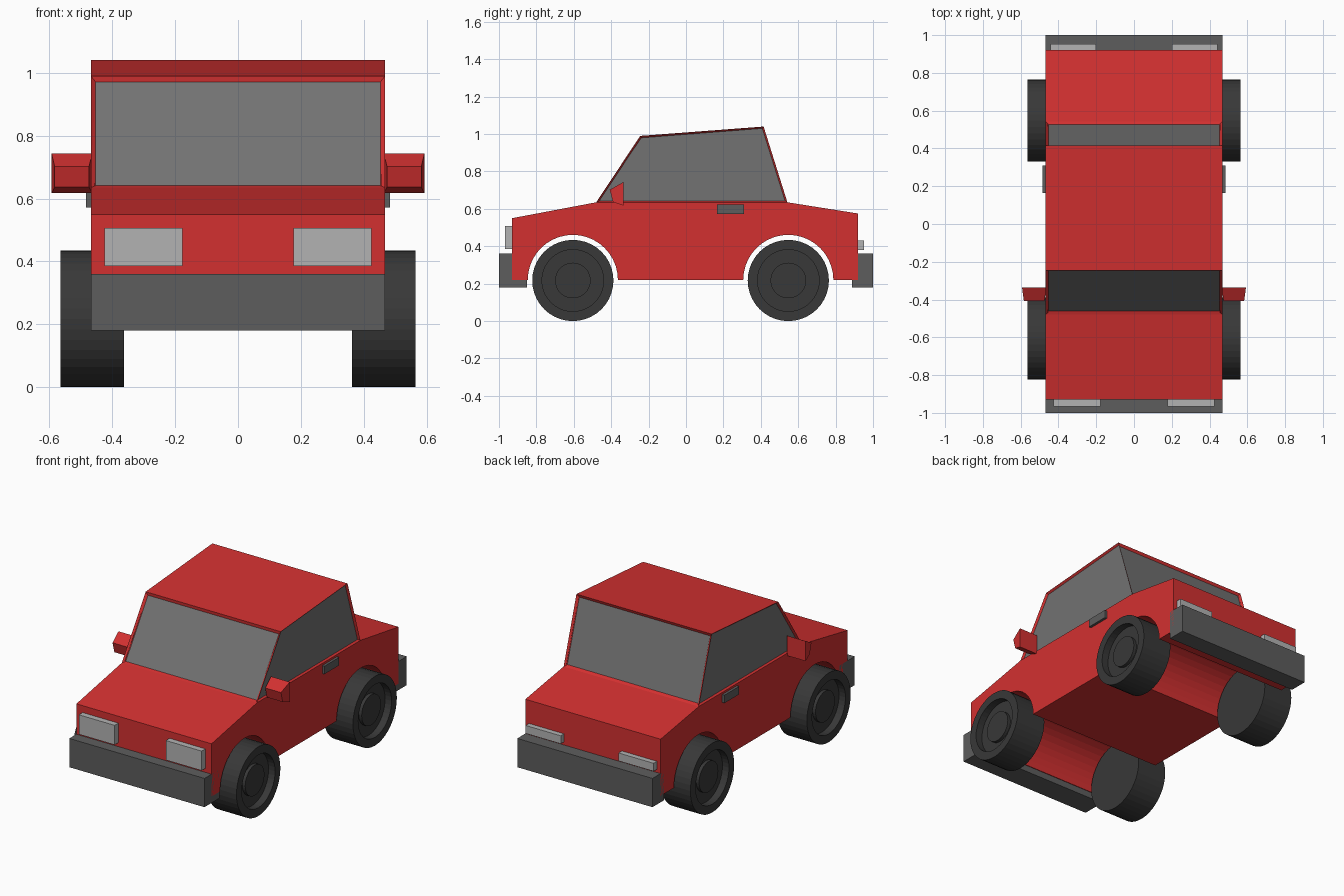
import bpy, bmesh, math
from mathutils import Matrix

if "Cube" in bpy.data.objects:
    bpy.data.objects.remove(bpy.data.objects["Cube"])


def material(name, r, g, b):
    m = bpy.data.materials.new(name)
    m.diffuse_color = (r, g, b, 1)
    m.use_nodes = True
    m.node_tree.nodes["Principled BSDF"].inputs["Base Color"].default_value = m.diffuse_color
    return m


RED = material("red_paint", 0.65, 0.03, 0.03)
GLASS = material("window_grey", 0.17, 0.17, 0.17)
LAMP = material("lamp_grey", 0.45, 0.45, 0.45)
TRIM = material("trim_grey", 0.11, 0.11, 0.11)
RUBBER = material("tyre_grey", 0.04, 0.04, 0.04)


def finish(bm, name, *mats):
    me = bpy.data.meshes.new(name)
    bm.to_mesh(me)
    bm.free()
    for m in mats:
        me.materials.append(m)
    ob = bpy.data.objects.new(name, me)
    bpy.context.collection.objects.link(ob)
    return ob


def prism(profile, half):
    """Extrude a (y, z) profile across the car's width."""
    bm = bmesh.new()
    f = bm.faces.new([bm.verts.new((-half, y, z)) for y, z in profile])
    ext = bmesh.ops.extrude_face_region(bm, geom=[f], use_keep_orig=True)
    moved = [v for v in ext["geom"] if isinstance(v, bmesh.types.BMVert)]
    bmesh.ops.translate(bm, verts=moved, vec=(2 * half, 0, 0))
    bmesh.ops.recalc_face_normals(bm, faces=bm.faces[:])
    return bm


def box(name, x, y, z, mat):
    bm = bmesh.new()
    bmesh.ops.create_cube(bm, size=1)
    for v in bm.verts:
        v.co = [a + (b - a) * (c + 0.5) for (a, b), c in zip((x, y, z), v.co)]
    return finish(bm, name, mat)


def box_pair(name, x, y, z, mat):
    box(name + "_right", x, y, z, mat)
    box(name + "_left", (-x[1], -x[0]), y, z, mat)


W = 0.468
FRONT_AXLE, REAR_AXLE, AXLE_Z = -0.605, 0.547, 0.22


def arch(cy, n=20):
    return [(cy + 0.241 * math.cos(math.pi * i / n),
             AXLE_Z + 0.241 * math.sin(math.pi * i / n)) for i in range(n + 1)]


# Lower body with wheel arches running through
profile = [(-0.93, 0.22), (-0.93, 0.55), (-0.48, 0.635), (0.542, 0.635),
           (0.92, 0.575), (0.92, 0.22)] + arch(REAR_AXLE) + arch(FRONT_AXLE)
bm = prism(profile, W)
hidden = [f for f in bm.faces if all(abs(v.co.z - 0.635) < 1e-4 for v in f.verts)]
bmesh.ops.delete(bm, geom=hidden, context='FACES')
finish(bm, "body", RED)

# Cabin with recessed windows on four sides
bm = prism([(-0.48, 0.635), (-0.245, 0.99), (0.415, 1.04), (0.542, 0.635)], W)
bm.faces.ensure_lookup_table()
floor = [f for f in bm.faces if f.normal.z < -0.9]
sides = [f for f in bm.faces if abs(f.normal.x) > 0.9]
ends = [f for f in bm.faces if abs(f.normal.y) > 0.5]
bmesh.ops.delete(bm, geom=floor, context='FACES_ONLY')
for faces, thick in ((sides, 0.012), (ends, 0.021)):
    bmesh.ops.inset_individual(bm, faces=faces, thickness=thick, depth=-0.012)
    for f in faces:
        f.material_index = 1
finish(bm, "cabin", RED, GLASS)

# Bumpers, lamps and door handles
box("front_bumper", (-W, W), (-1.0, -0.85), (0.18, 0.36), TRIM)
box("rear_bumper", (-W, W), (0.887, 1.0), (0.18, 0.36), TRIM)
box_pair("headlight", (0.177, 0.425), (-0.967, -0.92), (0.385, 0.507), LAMP)
box_pair("tail_light", (0.2, 0.443), (0.91, 0.953), (0.38, 0.43), LAMP)
box_pair("door_handle", (0.45, 0.484), (0.165, 0.31), (0.572, 0.622), TRIM)

# Tapered wing mirrors
for side, s in (("right", 1), ("left", -1)):
    bm = bmesh.new()
    back = [bm.verts.new((s * x, -0.335, z)) for x, z in
            ((0.464, 0.618), (0.593, 0.618), (0.593, 0.743), (0.464, 0.743))]
    front = [bm.verts.new((s * x, y, z)) for x, y, z in
             ((0.474, -0.39, 0.636), (0.583, -0.39, 0.636),
              (0.583, -0.408, 0.702), (0.474, -0.408, 0.702))]
    bm.faces.new(back)
    bm.faces.new(front)
    for i in range(4):
        j = (i + 1) % 4
        bm.faces.new((back[i], back[j], front[j], front[i]))
    bmesh.ops.recalc_face_normals(bm, faces=bm.faces[:])
    finish(bm, "wing_mirror_" + side, RED)


# Wheels: lathed tyre, dished rim and hub
def wheel(name, s, cy):
    bm = bmesh.new()
    section = [(0.362, 0), (0.362, 0.217), (0.565, 0.217), (0.565, 0.165),
               (0.52, 0.165), (0.52, 0.095), (0.54, 0.095), (0.54, 0)]
    vs = [bm.verts.new((s * x, 0, r)) for x, r in section]
    es = [bm.edges.new(p) for p in zip(vs, vs[1:])]
    bmesh.ops.spin(bm, geom=vs + es, cent=(0, 0, 0), axis=(1, 0, 0),
                   angle=math.tau, steps=40)
    bmesh.ops.remove_doubles(bm, verts=bm.verts[:], dist=1e-4)
    bmesh.ops.recalc_face_normals(bm, faces=bm.faces[:])
    bm.transform(Matrix.Translation((0, cy, 0.217)))
    finish(bm, name, RUBBER)


for side, s in (("right", 1), ("left", -1)):
    wheel("front_wheel_" + side, s, FRONT_AXLE)
    wheel("rear_wheel_" + side, s, REAR_AXLE)
